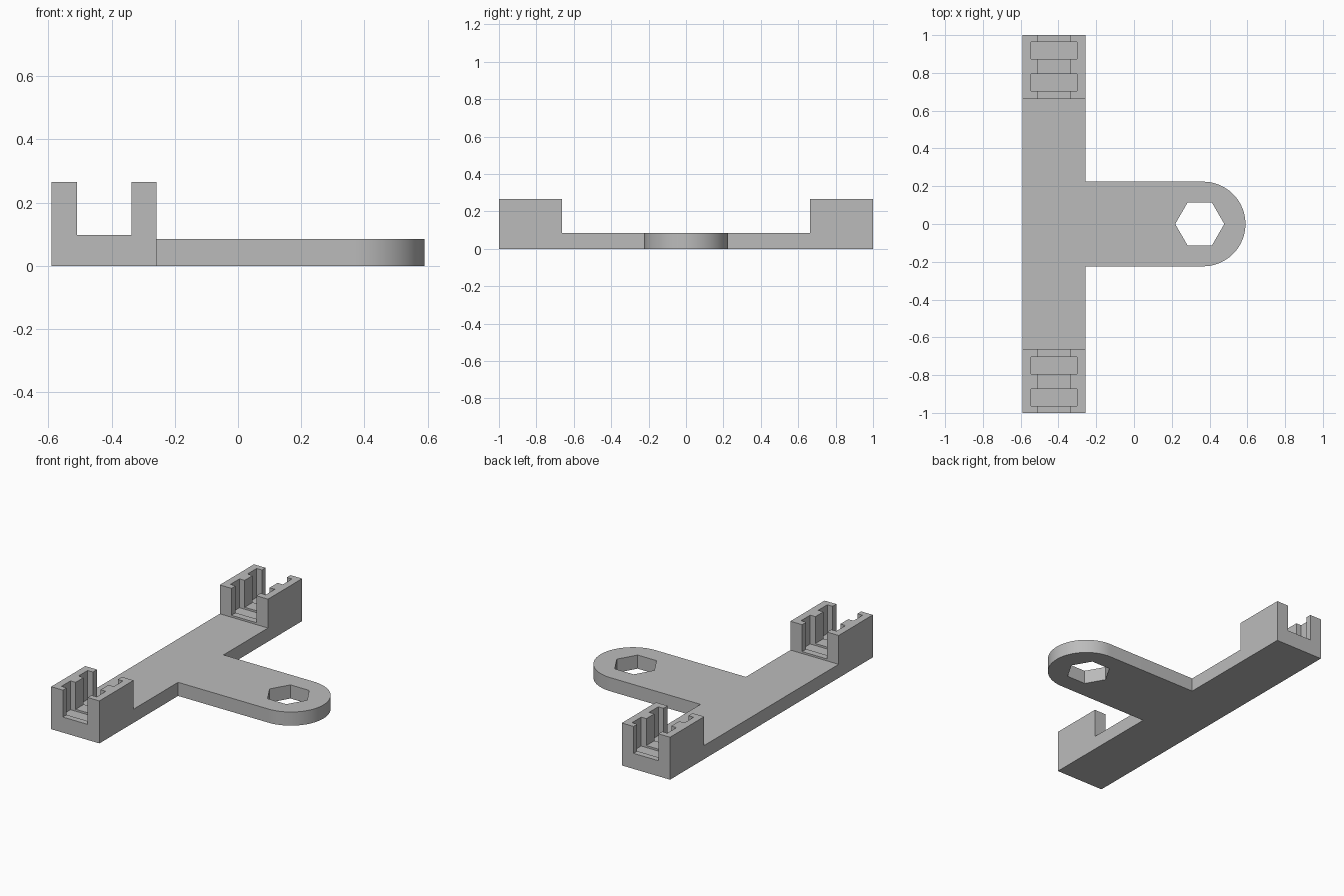
import bpy, bmesh
from math import sin, cos, pi, radians

if "Cube" in bpy.data.objects:
    bpy.data.objects.remove(bpy.data.objects["Cube"], do_unlink=True)

GREY = bpy.data.materials.new("plain_grey")
GREY.use_nodes = True
GREY.diffuse_color = (0.5, 0.5, 0.5, 1)
GREY.node_tree.nodes["Principled BSDF"].inputs["Base Color"].default_value = GREY.diffuse_color

# Shared dimensions
LEFT, RIGHT = -0.59, -0.257          # crossbar sides
MID = (LEFT + RIGHT) / 2
PLATE, FLOOR, TOP = 0.085, 0.097, 0.265
BLOCK = 0.663                        # inner end of each clip block
R = 0.224                            # half width of the tab
TIP = 0.59 - R                       # centre of the rounded end


def prism(name, outline, z0, z1):
    """Extrude a counter-clockwise outline from z0 to z1."""
    bm = bmesh.new()
    face = bm.faces.new([bm.verts.new((x, y, z0)) for x, y in outline])
    ext = bmesh.ops.extrude_face_region(bm, geom=[face])
    for v in ext["geom"]:
        if isinstance(v, bmesh.types.BMVert):
            v.co.z = z1
    bmesh.ops.recalc_face_normals(bm, faces=bm.faces)
    mesh = bpy.data.meshes.new(name)
    bm.to_mesh(mesh)
    bm.free()
    mesh.materials.append(GREY)
    obj = bpy.data.objects.new(name, mesh)
    bpy.context.collection.objects.link(obj)
    return obj


def rect(x0, x1, y0, y1):
    return [(x0, y0), (x1, y0), (x1, y1), (x0, y1)]


def activate(obj):
    bpy.ops.object.select_all(action="DESELECT")
    obj.select_set(True)
    bpy.context.view_layer.objects.active = obj


def cut(obj, cutter):
    mod = obj.modifiers.new("cut", "BOOLEAN")
    mod.operation, mod.solver, mod.object = "DIFFERENCE", "EXACT", cutter
    activate(obj)
    bpy.ops.object.modifier_apply(modifier=mod.name)
    bpy.data.objects.remove(cutter, do_unlink=True)


# T-shaped plate with a rounded tab
STEPS = 48
arc = [(TIP + R * cos(a), R * sin(a))
       for a in (-pi / 2 + pi * i / STEPS for i in range(STEPS + 1))]
outline = [(LEFT, BLOCK), (LEFT, -BLOCK), (RIGHT, -BLOCK), (RIGHT, -R)]
outline += arc + [(RIGHT, R), (RIGHT, BLOCK)]
plate = prism("base_plate", outline, 0, PLATE)

# Hexagonal hole through the tab
hexagon = [(0.348 + 0.13 * cos(i * pi / 3), 0.13 * sin(i * pi / 3)) for i in range(6)]
cut(plate, prism("hex_cutter", hexagon, -0.1, 0.2))
activate(plate)
bpy.ops.object.shade_smooth_by_angle(angle=radians(30))

# Clip blocks at both ends, each with a channel and two wider slots
for name, s in (("front_clip", -1), ("back_clip", 1)):
    def span(x0, x1, a, b):
        return rect(x0, x1, *sorted((s * a, s * b)))

    clip = prism(name, span(LEFT, RIGHT, BLOCK, 1), 0, TOP)
    cut(clip, prism("channel_cutter", span(MID - 0.086, MID + 0.086, 0.5, 1.2), FLOOR, 0.4))
    for y in (0.704, 0.873):
        cut(clip, prism("slot_cutter", span(MID - 0.122, MID + 0.122, y, y + 0.09), PLATE, 0.4))
